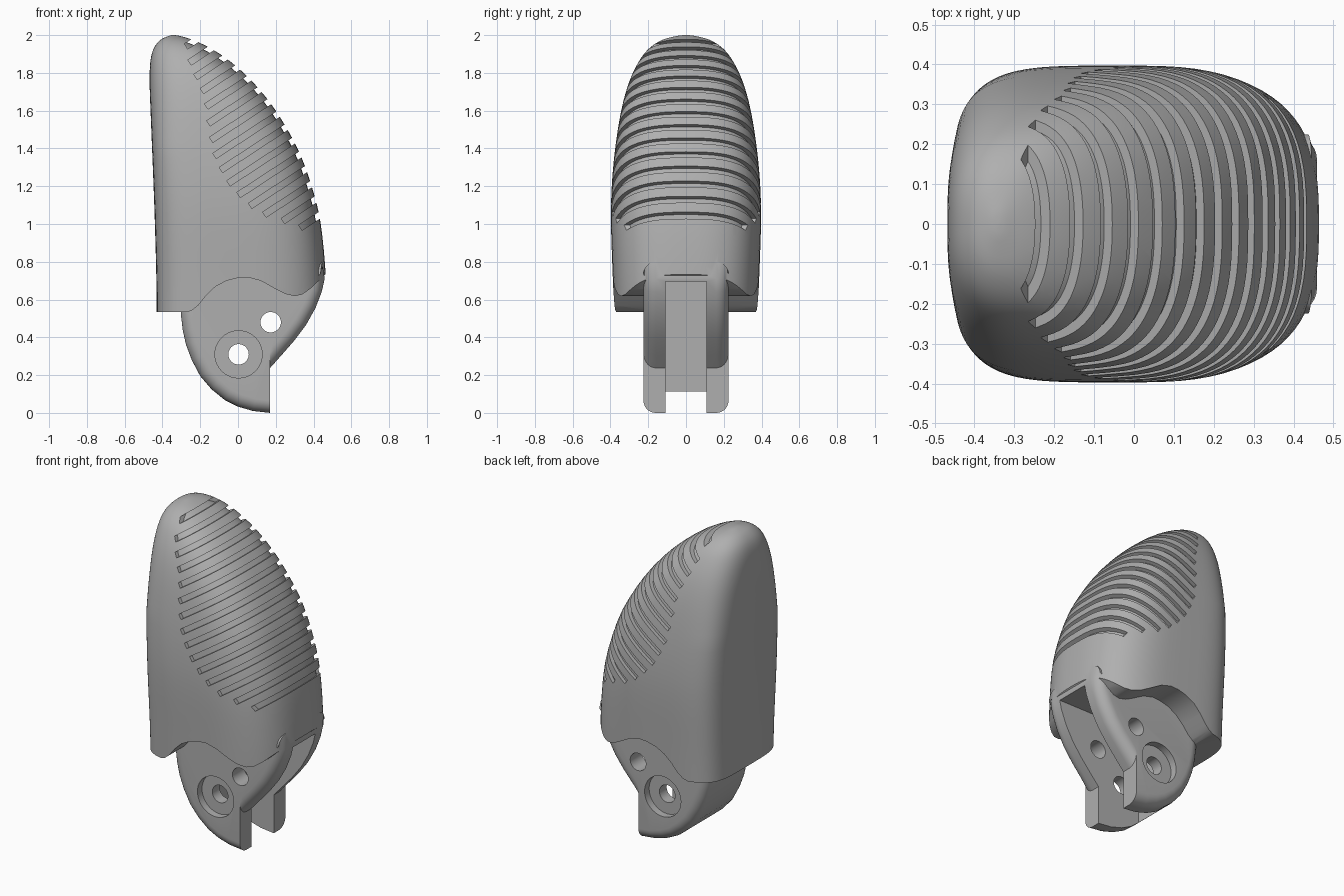
import bpy, bmesh, math
from mathutils import Vector

if "Cube" in bpy.data.objects:
    bpy.data.objects.remove(bpy.data.objects["Cube"])

gray = bpy.data.materials.new("plain_gray")
gray.diffuse_color = (0.43, 0.43, 0.43, 1)
gray.use_nodes = True
gray.node_tree.nodes["Principled BSDF"].inputs["Base Color"].default_value = gray.diffuse_color


def to_object(name, bm):
    bmesh.ops.recalc_face_normals(bm, faces=bm.faces)
    me = bpy.data.meshes.new(name)
    bm.to_mesh(me)
    bm.free()
    me.materials.append(gray)
    ob = bpy.data.objects.new(name, me)
    bpy.context.collection.objects.link(ob)
    return ob


def bridge_rings(bm, rings):
    """Skin a stack of equal point rings and cap both ends."""
    vs = [[bm.verts.new(p) for p in r] for r in rings]
    n = len(vs[0])
    for a, b in zip(vs, vs[1:]):
        for i in range(n):
            j = (i + 1) % n
            bm.faces.new((a[i], a[j], b[j], b[i]))
    bm.faces.new(vs[0])
    bm.faces.new(vs[-1])


def prism(bm, pts, y0, y1):
    bridge_rings(bm, [[(x, y, z) for x, z in pts] for y in (y0, y1)])


def boolean(ob, cutter, op='DIFFERENCE'):
    m = ob.modifiers.new("bool", 'BOOLEAN')
    m.object, m.operation, m.solver = cutter, op, 'EXACT'
    bpy.context.view_layer.objects.active = ob
    bpy.ops.object.modifier_apply(modifier=m.name)
    bpy.data.objects.remove(cutter)


def catmull(p0, p1, p2, p3, t):
    return [0.5 * (2*b + (c - a)*t + (2*a - 5*b + 4*c - d)*t*t
                   + (3*b - a - 3*c + d)*t**3)
            for a, b, c, d in zip(p0, p1, p2, p3)]


# Fingertip shell sections: height, left x, right x, half width
ROWS = [(0.45, -0.43, 0.465, 0.378), (0.7, -0.432, 0.466, 0.387),
        (1.0, -0.44, 0.438, 0.397), (1.2, -0.447, 0.39, 0.393),
        (1.4, -0.455, 0.315, 0.375), (1.6, -0.463, 0.20, 0.343),
        (1.75, -0.468, 0.08, 0.302), (1.86, -0.464, -0.04, 0.25),
        (1.93, -0.446, -0.145, 0.195), (1.975, -0.41, -0.24, 0.125),
        (1.996, -0.365, -0.31, 0.045), (2.0, -0.342, -0.336, 0.005)]


def shell_mesh(offset=0.0, segs=80, steps=4):
    rows = []
    for i in range(len(ROWS) - 1):
        q = [ROWS[min(max(i + k, 0), len(ROWS) - 1)] for k in (-1, 0, 1, 2)]
        rows += [catmull(*q, s / steps) for s in range(steps)]
    rows.append(ROWS[-1])
    rings = []
    for z, xl, xr, w in rows:
        up = max(0, z - 1.4) / 0.6
        c, a = (xl + xr) / 2, (xr - xl) / 2
        ring = []
        for k in range(segs):
            t = 2 * math.pi * k / segs
            u, v = math.cos(t), math.sin(t)
            # squarer on the nail side than on the pad side
            e = 2 / (2.8 - 0.6 * up if u > 0 else 4.6 - 2.4 * up)
            ring.append((c + a * math.copysign(abs(u)**e, u),
                         w * math.copysign(abs(v)**e, v), z))
        rings.append(ring)
    bm = bmesh.new()
    bridge_rings(bm, rings)
    bmesh.ops.recalc_face_normals(bm, faces=bm.faces)
    if offset:
        bm.normal_update()
        moves = [v.normal * -offset for v in bm.verts]
        for v, d in zip(bm.verts, moves):
            v.co += d
    return bm


shell = to_object("fingertip_with_hinge", shell_mesh())
core = to_object("groove_floor", shell_mesh(0.023))

# Grip grooves: slanted slabs starting along a curved left boundary
ENDS = [(-0.275, 1.94), (-0.24, 1.83), (-0.2, 1.74), (-0.175, 1.68),
        (-0.16, 1.61), (-0.155, 1.53), (-0.145, 1.45), (-0.13, 1.37),
        (-0.1, 1.30), (-0.06, 1.23), (-0.005, 1.165), (0.055, 1.11),
        (0.13, 1.065), (0.235, 1.02), (0.33, 0.98)]
d = Vector((math.cos(0.58), math.sin(0.58)))
n = Vector((-d.y, d.x))
bm = bmesh.new()
s_hi, s_lo = (Vector(ENDS[i]).dot(n) for i in (0, -1))
for i, p in enumerate(ENDS):
    p = Vector(p)
    # even pitch across the slant
    p += n * (s_hi + (s_lo - s_hi) * i / (len(ENDS) - 1) - p.dot(n))
    h = n * 0.0165
    prism(bm, [p - h, p + d * 0.9 - h, p + d * 0.9 + h, p + h], -0.6, 0.6)
boolean(shell, to_object("groove_cutter", bm))
boolean(shell, core, 'UNION')

# Wavy lower edge of the shell
bm = bmesh.new()
prism(bm, [(-0.7, 0.2), (0.7, 0.2), (0.7, 0.80), (0.5, 0.76), (0.46, 0.73),
           (0.425, 0.697), (0.38, 0.655), (0.34, 0.627), (0.3, 0.618),
           (0.25, 0.63), (0.2, 0.655), (0.12, 0.7),
           (0.05, 0.718), (0.0, 0.715), (-0.06, 0.70), (-0.12, 0.668),
           (-0.17, 0.62), (-0.21, 0.57), (-0.24, 0.545), (-0.27, 0.533),
           (-0.7, 0.533)], -0.7, 0.7)
boolean(shell, to_object("edge_cutter", bm))

# Hinge knuckle: rounded-edge prism, counter-clockwise profile
PROF = [(0.17, 0.0), (0.17, 0.238), (0.23, 0.305), (0.30, 0.385), (0.36, 0.465),
        (0.41, 0.555), (0.443, 0.64), (0.459, 0.71), (0.445, 0.80), (-0.22, 0.80),
        (-0.30, 0.62), (-0.302, 0.52), (-0.293, 0.44), (-0.275, 0.36),
        (-0.245, 0.28), (-0.20, 0.195), (-0.14, 0.125), (-0.07, 0.068),
        (0.0, 0.033), (0.08, 0.01)]


def inset(amount):
    out = []
    for i, p in enumerate(PROF):
        t = Vector(PROF[(i + 1) % len(PROF)]) - Vector(PROF[i - 1])
        m = Vector((-t.y, t.x)).normalized()
        if i < 2:                       # ends of the flat stop face slide upward
            m = Vector((0, 1.0 + 0.2 * i))
        out.append(Vector(p) + m * amount)
    return out


R, W = 0.065, 0.225
half = [(W - R + R * math.sin(a), R * (1 - math.cos(a)))
        for a in (k * math.pi / 14 for k in range(8))]
layers = [(-y, i) for y, i in reversed(half)] + half
bm = bmesh.new()
bridge_rings(bm, [[(p.x, y, p.y) for p in inset(i)] for y, i in layers])
boolean(shell, to_object("hinge_knuckle", bm), 'UNION')


def circle(x, z, r, count=40):
    return [(x + r * math.cos(2 * math.pi * k / count),
             z + r * math.sin(2 * math.pi * k / count)) for k in range(count)]


# Slot between the arms, pivot hole, cord hole and the pivot's counterbores
for pts, y0, y1 in [([(-0.125, -0.2), (0.7, -0.2), (0.7, 0.695), (-0.125, 0.695)],
                     -0.109, 0.109),
                    (circle(0.003, 0.31, 0.054), -0.5, 0.5),
                    (circle(0.173, 0.48, 0.054), -0.5, 0.5),
                    (circle(0.003, 0.31, 0.125), -0.5, -0.18),
                    (circle(0.003, 0.31, 0.125), 0.18, 0.5)]:
    bm = bmesh.new()
    prism(bm, pts, y0, y1)
    boolean(shell, to_object("hinge_cutter", bm))

# Smooth shading with crisp edges
shell.select_set(True)
bpy.context.view_layer.objects.active = shell
bpy.ops.object.shade_smooth_by_angle(angle=math.radians(32))
